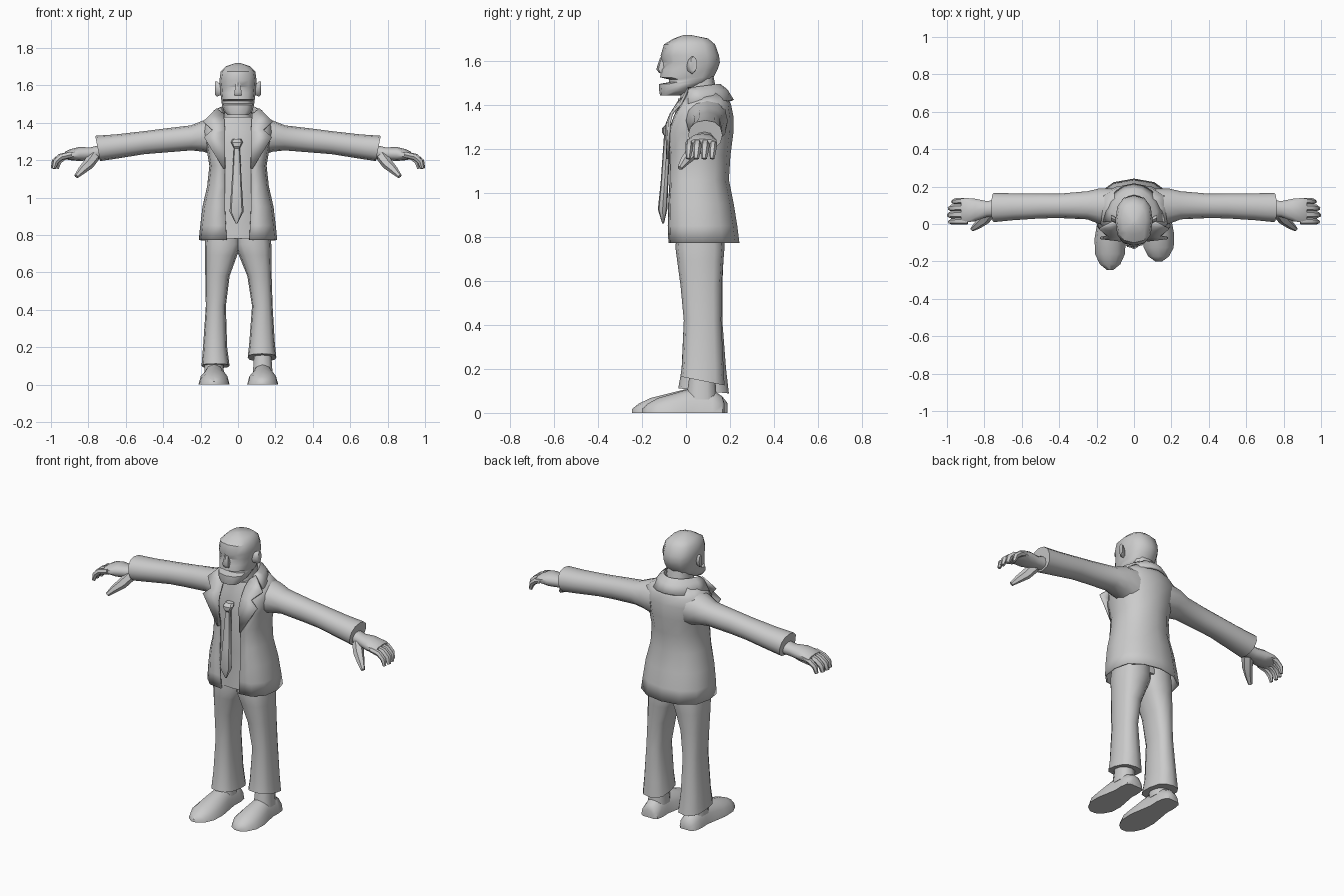
import bpy, bmesh, math
from mathutils import Vector

grey = bpy.data.materials.new("plain grey")
grey.diffuse_color = (0.6, 0.6, 0.6, 1)


def make(name, rings, closed=True, caps=True, thick=0, angle=50):
    """Skin a list of equal-length point rings."""
    bm = bmesh.new()
    rows = [[bm.verts.new(p) for p in r] for r in rings]
    n = len(rows[0])
    for a, b in zip(rows, rows[1:]):
        for i in range(n if closed else n - 1):
            j = (i + 1) % n
            bm.faces.new((a[i], a[j], b[j], b[i]))
    if caps and closed:
        bm.faces.new(rows[0][::-1])
        bm.faces.new(rows[-1])
    bmesh.ops.recalc_face_normals(bm, faces=bm.faces)
    me = bpy.data.meshes.new(name)
    bm.to_mesh(me)
    bm.free()
    me.materials.append(grey)
    ob = bpy.data.objects.new(name, me)
    bpy.context.collection.objects.link(ob)
    bpy.ops.object.select_all(action='DESELECT')
    ob.select_set(True)
    bpy.context.view_layer.objects.active = ob
    if thick:
        m = ob.modifiers.new("thickness", 'SOLIDIFY')
        m.thickness = thick
        m.offset = 0
    bpy.ops.object.shade_smooth_by_angle(angle=math.radians(angle))
    return ob


def oval(a0, a1, b0, b1, n=12, p=0.8):
    """Rounded section, first point at the low end of b."""
    pts = []
    for i in range(n):
        t = 2 * math.pi * i / n - math.pi / 2
        c, s = math.cos(t), math.sin(t)
        c = math.copysign(abs(c) ** p, c) if abs(c) > 1e-6 else 0
        s = math.copysign(abs(s) ** p, s) if abs(s) > 1e-6 else 0
        pts.append(((a0 + a1) / 2 + c * (a1 - a0) / 2, (b0 + b1) / 2 + s * (b1 - b0) / 2))
    return pts


def loft_z(name, secs, n=12, p=0.8, **k):
    # sections: z, x0, x1, y0, y1 and optional front-to-back tilt
    rings = []
    for z, x0, x1, y0, y1, *t in secs:
        tilt = t[0] if t else 0
        rings.append([(x, y, z + tilt * (y - (y0 + y1) / 2)) for x, y in oval(x0, x1, y0, y1, n, p)])
    return make(name, rings, **k)


def loft_x(name, secs, s, n=10, p=0.9, **k):
    # sections: x, y0, y1, z0, z1 and optional lean along x
    rings = []
    for x, y0, y1, z0, z1, *t in secs:
        lean = t[0] if t else 0
        rings.append([(s * (x + lean * (z - (z0 + z1) / 2)), y, z) for y, z in oval(y0, y1, z0, z1, n, p)])
    return make(name, rings, **k)


def tube(name, path, radii, n=6):
    path = [Vector(p) for p in path]
    rings = []
    for i, (c, r) in enumerate(zip(path, radii)):
        d = path[min(i + 1, len(path) - 1)] - path[max(i - 1, 0)]
        q = d.to_track_quat('Z', 'Y')
        rings.append([c + q @ Vector((r * math.cos(2 * math.pi * j / n), r * math.sin(2 * math.pi * j / n), 0))
                      for j in range(n)])
    return make(name, rings)


# head: z, half width, front, back, with eye sockets and open mouth
rings = []
for z, w, y0, y1, eye in [(1.442, .055, -.118, -.03, 0), (1.465, .078, -.122, .03, 0), (1.495, .086, -.122, .09, 0),
                          (1.503, .087, -.078, .10, 0), (1.516, .088, -.078, .115, 0), (1.525, .09, -.118, .125, 0),
                          (1.56, .094, -.113, .143, 0), (1.592, .097, -.112, .154, .022), (1.625, .1, -.115, .15, 0),
                          (1.675, .092, -.1, .132, 0), (1.702, .065, -.055, .1, 0), (1.718, .015, -.01, .02, 0)]:
    ring = []
    cy = min(.02, (y0 + y1) / 2)
    for i, (u, v) in enumerate(oval(-1, 1, -1, 1)):
        y = cy + v * ((cy - y0) if v < 0 else (y1 - cy))
        ring.append((u * w, y + (eye if i in (1, 11) else 0), z))
    rings.append(ring)
make("head", rings, angle=40)
loft_z("nose", [(1.545, -.02, .02, -.122, -.09), (1.562, -.022, .022, -.135, -.09),
                (1.615, -.012, .012, -.118, -.09)], n=6)
loft_z("neck", [(1.3, -.09, .09, -.03, .16), (1.4, -.075, .075, -.03, .15), (1.53, -.068, .068, -.015, .125)])
for s in (-1, 1):
    loft_x("ear", [(.085, .0, .03, 1.55, 1.6), (.112, .01, .045, 1.54, 1.62), (.124, .02, .05, 1.55, 1.62)], s, n=8)

# shirt and tie
loft_z("shirt", [(.78, -.15, .15, -.055, .16), (1.0, -.13, .13, -.05, .15), (1.25, -.13, .13, -.068, .17),
                 (1.36, -.13, .13, -.05, .17), (1.43, -.085, .085, -.035, .16)], p=.6)
loft_z("tie", [(.86, -.012, -.004, -.108, -.1), (.925, -.045, .03, -.128, -.085), (1.05, -.036, .022, -.115, -.08),
               (1.262, -.022, .01, -.1, -.07), (1.272, -.026, .014, -.108, -.07), (1.295, -.038, .026, -.108, -.06),
               (1.312, -.03, .018, -.09, -.05)], n=8, angle=35)

# open jacket: z, half width, front edge, back
rings = []
for z, w, y0, y1, g in [(.772, .205, -.075, .238, .06), (.85, .197, -.078, .228, .065), (.95, .185, -.076, .212, .07),
                        (1.06, .16, -.07, .19, .07), (1.17, .148, -.07, .197, .07), (1.27, .165, -.08, .21, .08),
                        (1.35, .185, -.05, .21, .085), (1.4, .178, -.02, .2, .085), (1.45, .11, .0, .175, .08)]:
    d = y1 - y0
    half = [(g, y0), (g + .55 * (w - g), y0 + .03 * d), (.94 * w, y0 + .2 * d), (w, y0 + .48 * d),
            (.9 * w, y0 + .76 * d), (.52 * w, y0 + .94 * d), (0, y1)]
    rings.append([(x, y, z) for x, y in half] + [(-x, y, z) for x, y in half[-2::-1]])
make("jacket", rings, closed=False, thick=.01, angle=60)

# lapels with a notch
inner = [(.078, .0, 1.445), (.072, -.035, 1.41), (.07, -.07, 1.355), (.07, -.088, 1.31), (.068, -.084, 1.155)]
outer = [(.115, .01, 1.475), (.185, -.025, 1.405), (.135, -.065, 1.36), (.182, -.075, 1.322), (.078, -.084, 1.155)]
for s in (-1, 1):
    make("lapel", [[(s * x, y, z) for x, y, z in r] for r in (inner, outer)], closed=False, thick=.012, angle=30)

# collar folded around the back of the neck
rings = []
for w, yb, zf, zb in [(.085, .13, 1.44, 1.47), (.1, .155, 1.472, 1.49), (.125, .185, 1.462, 1.465),
                      (.16, .212, 1.405, 1.42)]:
    rings.append([(w * math.cos(t), .01 + (yb - .01) * math.sin(t) * 1.0, zf + (zb - zf) * math.sin(t))
                  for t in [math.pi * i / 10 for i in range(11)]])
make("collar", rings, closed=False, thick=.012)

# legs: z, x0, x1, y0, y1, tilt
loft_z("left_trouser_leg", [(.1, -.195, -.045, -.035, .195, -.1), (.2, -.187, -.058, -.02, .182),
                            (.42, -.172, -.065, -.01, .165), (.58, -.175, -.045, -.025, .165),
                            (.69, -.177, -.005, -.04, .17), (.75, -.177, .02, -.048, .175),
                            (.86, -.165, .02, -.04, .17)], p=.75)
loft_z("right_trouser_leg", [(.145, .052, .205, -.025, .175, -.2), (.22, .06, .197, -.018, .17),
                             (.42, .075, .185, -.01, .16), (.58, .05, .18, -.025, .162),
                             (.69, .005, .178, -.04, .17), (.75, -.02, .178, -.048, .175),
                             (.86, -.02, .165, -.04, .17)], p=.75)

# shoes: y, half width, height, sections clipped flat at the ground
for name, cx, dy in (("left_shoe", -.128, 0), ("right_shoe", .132, .045)):
    rings = []
    for y, w, h in [(-.245, .018, .018), (-.215, .055, .042), (-.16, .08, .068), (-.08, .083, .088), (0, .07, .108),
                    (.06, .06, .115), (.12, .062, .105), (.165, .055, .075), (.188 - dy * .3, .035, .045)]:
        yy = y + dy * max(0, (.1 - y) / .345)
        rings.append([(cx + u, yy, max(v, 0)) for u, v in oval(-w, w, -h, h, 12, 1)])
    make(name, rings)
    loft_z("ankle", [(.06, cx - .055, cx + .055, .0, .14), (.2, cx - .045, cx + .045, .02, .13)], n=10)

for s in (-1, 1):
    # sleeve with flared cuff
    loft_x("sleeve", [(.11, .0, .19, 1.22, 1.43), (.185, .0, .19, 1.245, 1.412), (.25, .025, .175, 1.252, 1.386),
                      (.4, .032, .162, 1.24, 1.368), (.5, .03, .163, 1.232, 1.355), (.65, .02, .164, 1.208, 1.338),
                      (.75, .01, .166, 1.195, 1.33, .2)], s, n=12)
    # hand, four curled fingers and thumb
    loft_x("hand", [(.72, .045, .13, 1.205, 1.285), (.79, .035, .125, 1.2, 1.268), (.85, .012, .138, 1.195, 1.27),
                    (.9, .005, .142, 1.2, 1.258), (.925, .01, .138, 1.205, 1.245)], s)
    for i in range(4):
        y, r = .015 + i * .036, (.017, .02, .02, .017)[i]
        reach = (-.005, .0, -.005, -.022)[i]
        tube("finger", [(s * .89, y, 1.23), (s * (.95 + reach), y, 1.217), (s * (.98 + reach), y - .002, 1.192),
                        (s * (.99 + reach), y - .004, 1.155)], [r, r, r * .95, r * .6])
    tube("thumb", [(s * .77, .06, 1.22), (s * .8, .025, 1.178), (s * .835, -.005, 1.145), (s * .865, -.028, 1.113)],
         [.032, .03, .022, .012])
